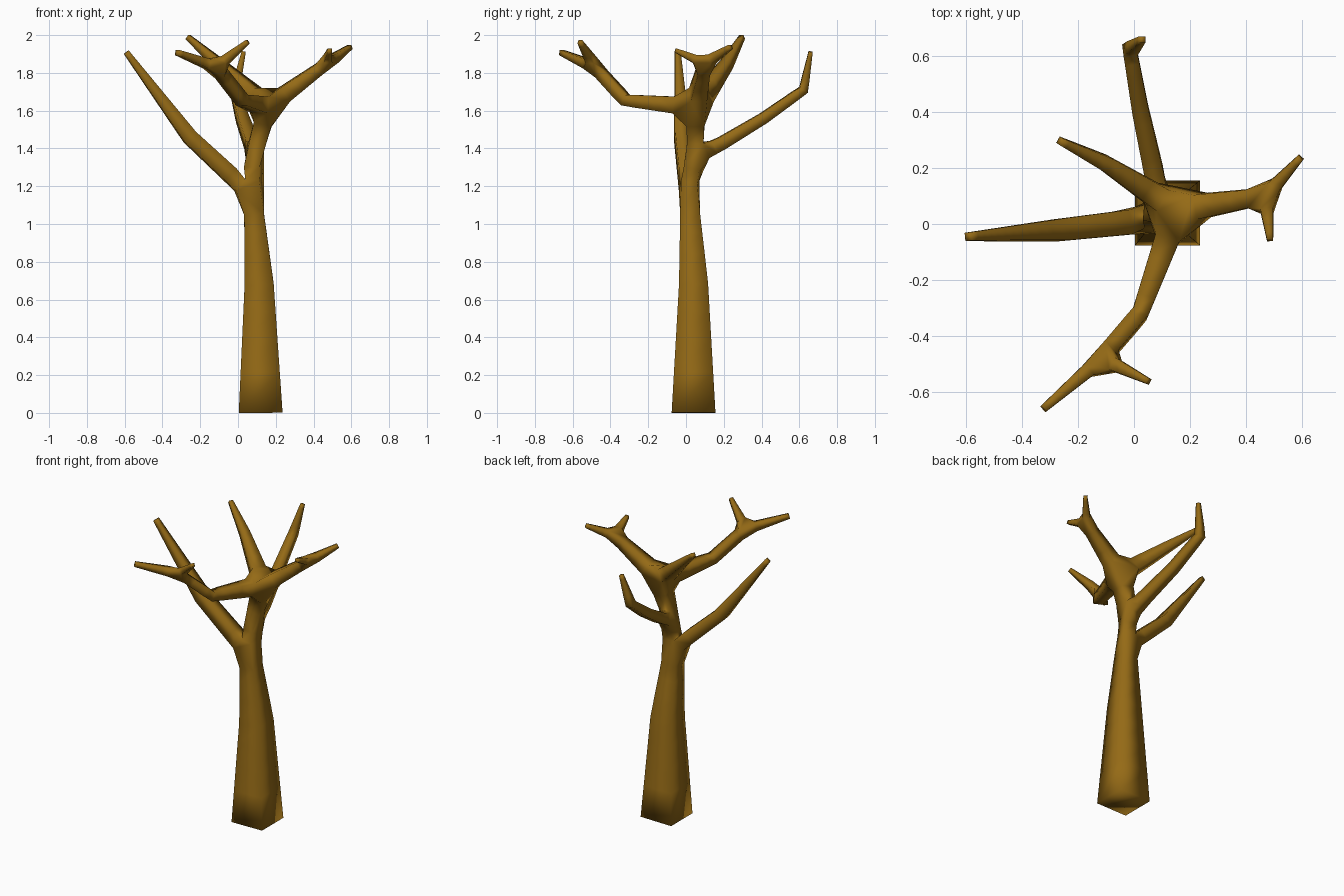
import bpy

if "Cube" in bpy.data.objects:
    bpy.data.objects.remove(bpy.data.objects["Cube"])

bark = bpy.data.materials.new("bark")
bark.diffuse_color = (0.30, 0.145, 0.008, 1)
bark.use_nodes = True
bark.node_tree.nodes["Principled BSDF"].inputs["Base Color"].default_value = bark.diffuse_color

verts, edges, radii = [], [], []


def limb(start, points):
    """Grow a limb from an existing joint; each point is x, y, z, half width."""
    last = start
    for x, y, z, r in points:
        verts.append((x, y, z))
        radii.append(r)
        if last is not None:
            edges.append((last, len(verts) - 1))
        last = len(verts) - 1
    return last


# Trunk, with three forks
low_fork = limb(None, [(0.12, 0.04, 0, 0.116), (0.112, 0.04, 0.68, 0.077),
                       (0.078, 0.017, 1.15, 0.046)])
mid_fork = limb(low_fork, [(0.088, 0.052, 1.36, 0.042)])
crown = limb(mid_fork, [(0.155, 0.05, 1.62, 0.05)])

# Left branch
limb(low_fork, [(-0.255, -0.02, 1.46, 0.04), (-0.592, -0.045, 1.91, 0.015)])

# Back branch
limb(mid_fork, [(0.07, 0.19, 1.428, 0.035), (0.022, 0.41, 1.56, 0.03),
                (-0.015, 0.622, 1.71, 0.025), (0.03, 0.66, 1.912, 0.011)])

# Crown: back left branch
limb(crown, [(-0.1, 0.215, 1.845, 0.028), (-0.265, 0.297, 1.99, 0.013)])

# Crown: right branch with two twigs
right_fork = limb(crown, [(0.47, 0.10, 1.85, 0.029)])
limb(right_fork, [(0.595, 0.237, 1.938, 0.012)])
limb(right_fork, [(0.486, -0.057, 1.92, 0.011)])

# Crown: front branch with two twigs
front_fork = limb(crown, [(0.022, -0.32, 1.655, 0.03), (-0.115, -0.48, 1.83, 0.029)])
limb(front_fork, [(-0.323, -0.66, 1.908, 0.014)])
limb(front_fork, [(0.052, -0.562, 1.965, 0.011)])

# Square-section skin over the skeleton
mesh = bpy.data.meshes.new("bare_tree")
mesh.from_pydata(verts, edges, [])
mesh.materials.append(bark)
tree = bpy.data.objects.new("bare_tree", mesh)
bpy.context.collection.objects.link(tree)
skin = tree.modifiers.new("skin", 'SKIN')
skin.use_smooth_shade = True
skin.branch_smoothing = 0
for i, sv in enumerate(mesh.skin_vertices[0].data):
    sv.radius = (radii[i], radii[i])
    sv.use_root = i == 0
